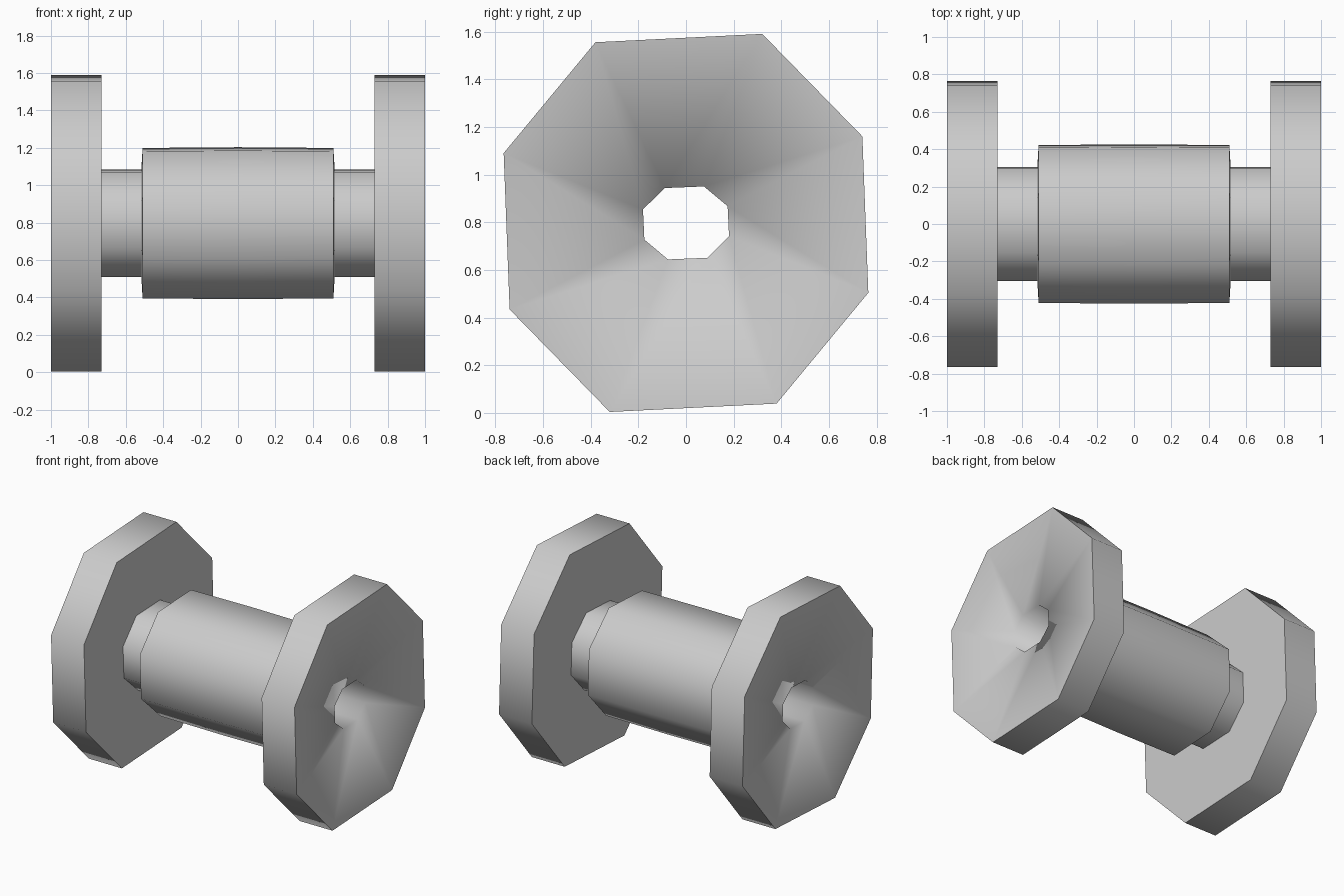
import bpy, bmesh

if "Cube" in bpy.data.objects:
    bpy.data.objects.remove(bpy.data.objects["Cube"])

CENTRE_Z = 0.797

# Eight-sided flange outline (y, z); the other half is its point reflection
half = [(0.74, 0.363), (0.32, 0.793), (-0.38, 0.758), (-0.765, 0.293)]
outline = half + [(-y, -z) for y, z in half]

# Half profile along x: (x, y scale, z scale, hard edge)
right = [
    (0.51, 0.553, 0.507, True),    # barrel end
    (0.517, 0.40, 0.362, True),    # neck start
    (0.73, 0.40, 0.362, True),     # neck meets flange
    (0.73, 1.0, 1.0, True),        # flange inner rim
    (1.0, 1.0, 1.0, True),         # flange outer rim
    (0.92, 0.236, 0.193, False),   # dished face down to the bore
]
left = [(-x, sy, sz, h) for x, sy, sz, h in reversed(right)]
profile = left + [(0.0, 0.555, 0.512, False)] + right

# Spool: sweep the closed profile around the outline
bm = bmesh.new()
rings = [[bm.verts.new((x, y * sy, CENTRE_Z + z * sz)) for y, z in outline]
         for x, sy, sz, _ in profile]
n = len(outline)
for i, a in enumerate(rings):
    b = rings[(i + 1) % len(rings)]    # last band is the bore
    for j in range(n):
        k = (j + 1) % n
        bm.faces.new((a[j], a[k], b[k], b[j])).smooth = True

# Crisp edges round the hard rings
for ring, (_, _, _, hard) in zip(rings, profile):
    for j in range(n):
        bm.edges.get((ring[j], ring[(j + 1) % n])).smooth = not hard

bmesh.ops.recalc_face_normals(bm, faces=bm.faces)
mesh = bpy.data.meshes.new("spool")
bm.to_mesh(mesh)
bm.free()
bpy.context.collection.objects.link(bpy.data.objects.new("spool", mesh))
